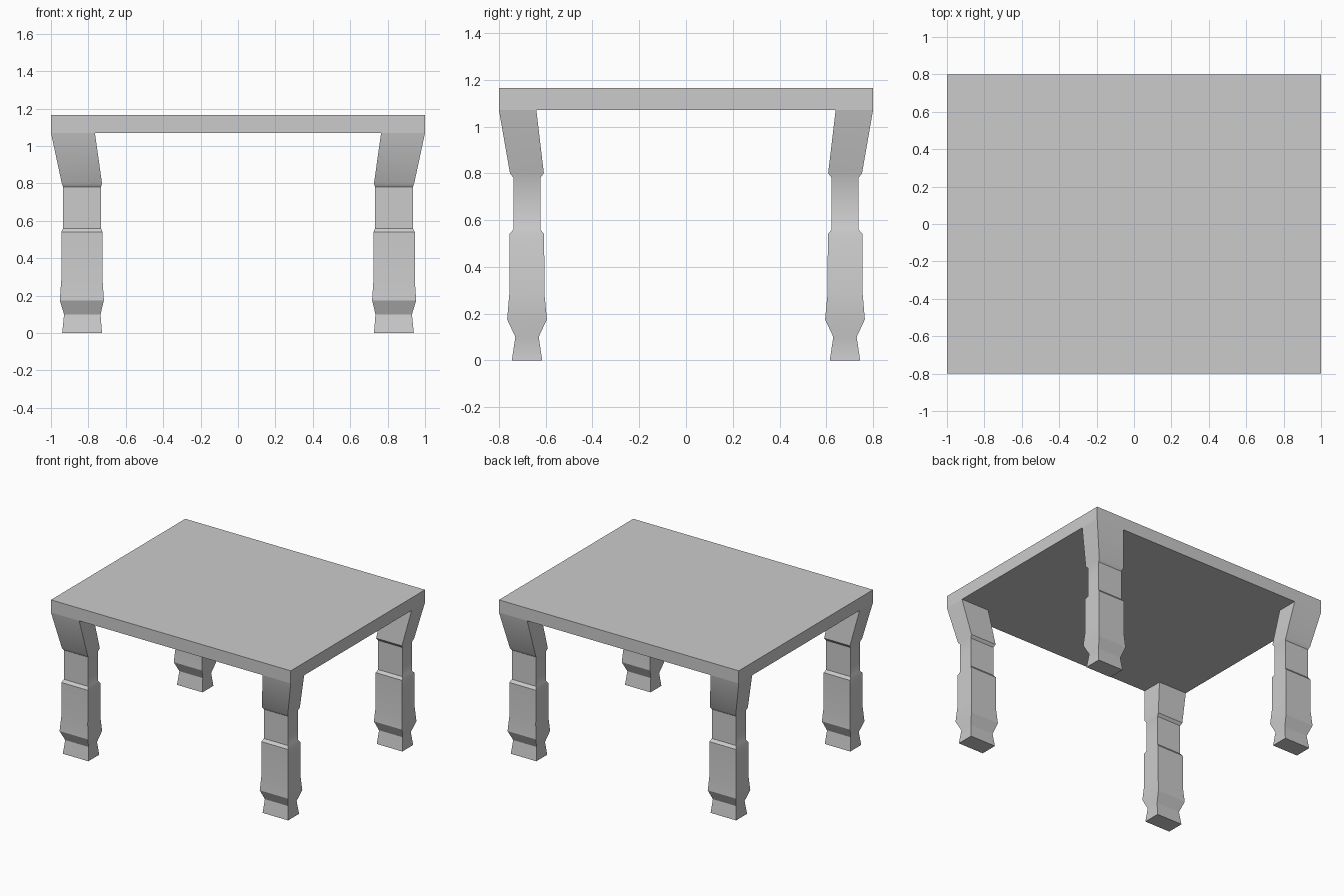
import bpy, bmesh

if "Cube" in bpy.data.objects:
    bpy.data.objects.remove(bpy.data.objects["Cube"])

UNDER, TOP = 1.07, 1.165
# Leg sections: z, inner x, outer x, inner y, outer y
SECTIONS = [
    (0.00, 0.727, 0.94, 0.615, 0.745),
    (0.10, 0.735, 0.93, 0.630, 0.730),
    (0.175, 0.717, 0.953, 0.595, 0.765),
    (0.28, 0.724, 0.945, 0.605, 0.756),
    (0.54, 0.724, 0.945, 0.607, 0.755),
    (0.56, 0.733, 0.935, 0.623, 0.738),
    (0.78, 0.733, 0.935, 0.623, 0.738),
    (0.80, 0.727, 0.942, 0.608, 0.753),
    (UNDER, 0.765, 1.0, 0.64, 0.8),
]


def finish(name, bm):
    """Turn one quarter into a full, mirrored part."""
    bmesh.ops.remove_doubles(bm, verts=bm.verts, dist=1e-5)
    mesh = bpy.data.meshes.new(name)
    bm.to_mesh(mesh)
    bm.free()
    ob = bpy.data.objects.new(name, mesh)
    bpy.context.collection.objects.link(ob)
    mod = ob.modifiers.new("mirror", 'MIRROR')
    mod.use_axis = (True, True, False)
    bpy.ops.object.select_all(action='DESELECT')
    bpy.context.view_layer.objects.active = ob
    ob.select_set(True)
    bpy.ops.object.modifier_apply(modifier=mod.name)
    bpy.ops.object.shade_smooth_by_angle(angle=0.5)
    return ob


# Turned square legs, lofted through the sections, open where they meet the top
bm = bmesh.new()
rings = [[bm.verts.new(p) for p in ((a, c, z), (b, c, z), (b, d, z), (a, d, z))]
         for z, a, b, c, d in SECTIONS]
for lo, hi in zip(rings, rings[1:]):
    for i in range(4):
        j = (i + 1) % 4
        bm.faces.new((lo[i], lo[j], hi[j], hi[i]))
bm.faces.new(rings[0][::-1])
finish("legs", bm)

# Table top: slab quarter whose underside is left open above the leg
bm = bmesh.new()
xs, ys = (0, 0.765, 1.0), (0, 0.64, 0.8)


def quad(*pts):
    bm.faces.new([bm.verts.new(p) for p in pts])


for i in range(2):
    x0, x1, y0, y1 = xs[i], xs[i + 1], ys[i], ys[i + 1]
    quad((1, y0, UNDER), (1, y1, UNDER), (1, y1, TOP), (1, y0, TOP))
    quad((x1, 0.8, UNDER), (x0, 0.8, UNDER), (x0, 0.8, TOP), (x1, 0.8, TOP))
    for j in range(2):
        v0, v1 = ys[j], ys[j + 1]
        quad((x0, v0, TOP), (x1, v0, TOP), (x1, v1, TOP), (x0, v1, TOP))
        if (i, j) != (1, 1):
            quad((x0, v1, UNDER), (x1, v1, UNDER), (x1, v0, UNDER), (x0, v0, UNDER))
finish("table_top", bm)
